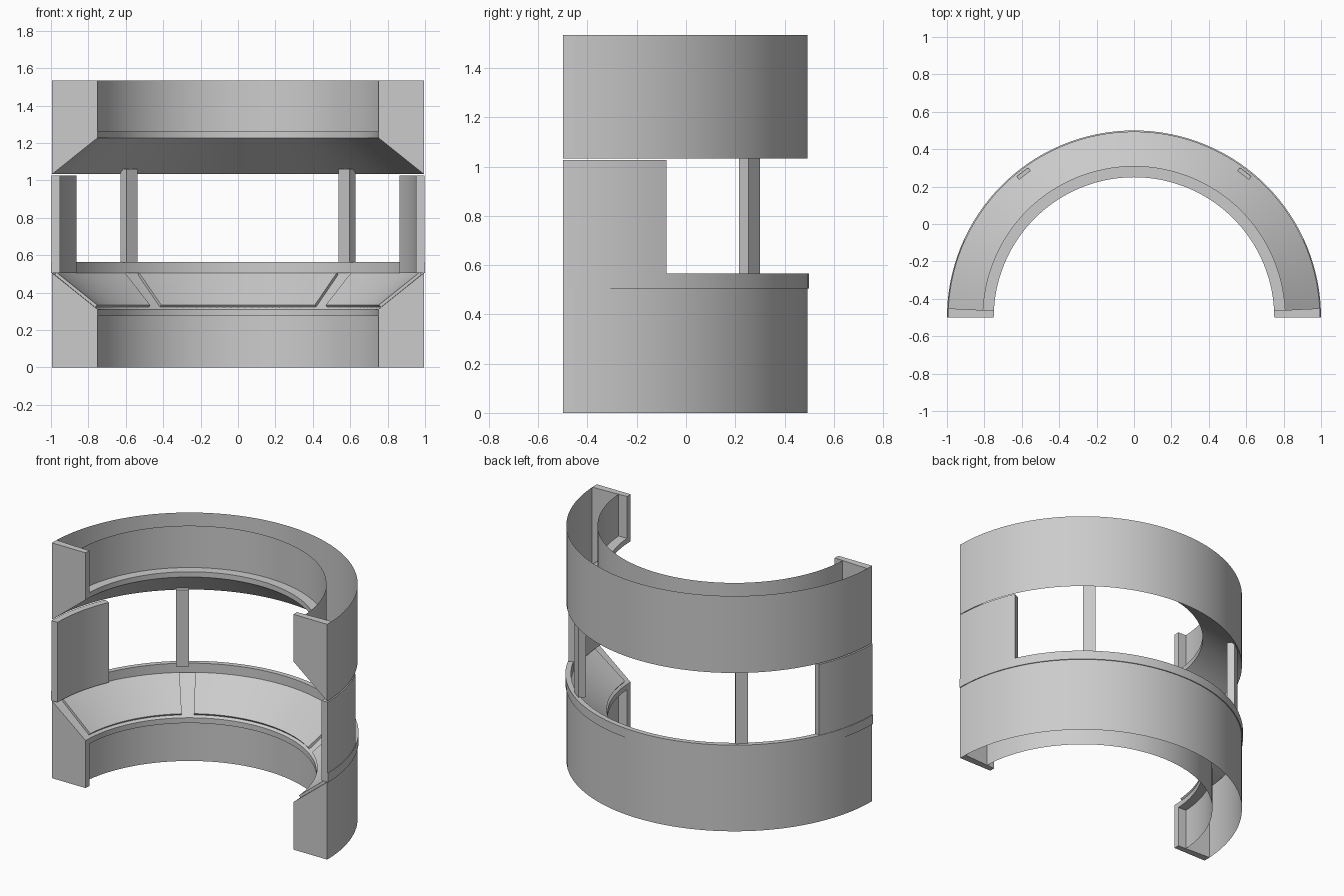
import bpy, bmesh, math
from mathutils import Matrix

if "Cube" in bpy.data.objects:
    bpy.data.objects.remove(bpy.data.objects["Cube"])

CY = -0.5            # arc centre lies on the front plane
R, RI, RL = 0.994, 0.75, 0.81   # outer wall, ledge edge, recessed inner wall
WEDGE = 180 / 64     # angle of the solid end pieces


def sweep(name, profile, a0, a1, solid=True):
    """Revolve an (r, z) profile from a0 to a1 degrees (0 = +x, 90 = back)."""
    n = max(1, round((a1 - a0) / WEDGE))
    bm = bmesh.new()
    rings = []
    for i in range(n + 1):
        a = math.radians(a0 + (a1 - a0) * i / n)
        rings.append([bm.verts.new((r * math.cos(a), CY + r * math.sin(a), z))
                      for r, z in profile])
    m = len(profile)
    for p, q in zip(rings, rings[1:]):
        for j in range(m if solid else m - 1):
            k = (j + 1) % m
            bm.faces.new((p[j], p[k], q[k], q[j]))
    if solid:
        bm.faces.new(rings[0])
        bm.faces.new(rings[-1][::-1])
    bmesh.ops.recalc_face_normals(bm, faces=bm.faces)
    return finish(name, bm)


def finish(name, bm):
    me = bpy.data.meshes.new(name)
    bm.to_mesh(me)
    bm.free()
    ob = bpy.data.objects.new(name, me)
    bpy.context.collection.objects.link(ob)
    bpy.ops.object.select_all(action='DESELECT')
    ob.select_set(True)
    bpy.context.view_layer.objects.active = ob
    bpy.ops.object.shade_smooth_by_angle(angle=math.radians(30))
    return ob


def both_sides(name, profile, a0, a1):
    sweep("right_" + name, profile, a0, a1)
    sweep("left_" + name, profile, 180 - a1, 180 - a0)


# Lower and upper hollow shells: outer wall, cone, ledge, inner wall (open at far end)
lower = [(R, 0), (R, 0.505), (RI, 0.31), (RI, 0.275), (RL, 0.275), (RL, 0)]
upper = [(R, 1.535), (R, 1.033), (RI, 1.228), (RI, 1.262), (RL, 1.262), (RL, 1.535)]
for name, prof in (("lower_shell", lower), ("upper_shell", upper)):
    sweep(name, prof, WEDGE, 180 - WEDGE, solid=False)
    # Solid end pieces closing the shell at the front
    both_sides(name + "_end", prof[:3] + [(RI, prof[0][1])], 0, WEDGE)

# Sill band around the window opening
sweep("sill_band", [(0.967, 0.505), (1, 0.505), (1, 0.565), (0.967, 0.565)], 0, 180)

# Tall curved side panels
both_sides("side_panel", [(0.953, 0.505), (0.997, 0.505), (0.997, 1.027), (0.953, 1.027)], 0, 25)

# Raised sloping console panels on the lower cone


def on_cone(r, lift):
    slope = (0.505 - 0.31) / (R - RI)
    ln = math.hypot(1, slope)
    return (r - lift * slope / ln, 0.31 + (r - RI) * slope + lift / ln)


console = [on_cone(0.765, -0.002), on_cone(0.983, -0.002), on_cone(0.983, 0.016), on_cone(0.765, 0.016)]
sweep("centre_console", console, 57, 123)
both_sides("console", console, 4, 51.5)

# Window posts
for side, ang in (("right", 52.5), ("left", 127.5)):
    a = math.radians(ang)
    bm = bmesh.new()
    bmesh.ops.create_cube(bm, size=1, matrix=(
        Matrix.Translation((0.956 * math.cos(a), CY + 0.956 * math.sin(a), 0.81))
        @ Matrix.Rotation(a, 4, 'Z') @ Matrix.Diagonal((0.049, 0.076, 0.5, 1))))
    finish(side + "_window_post", bm)
